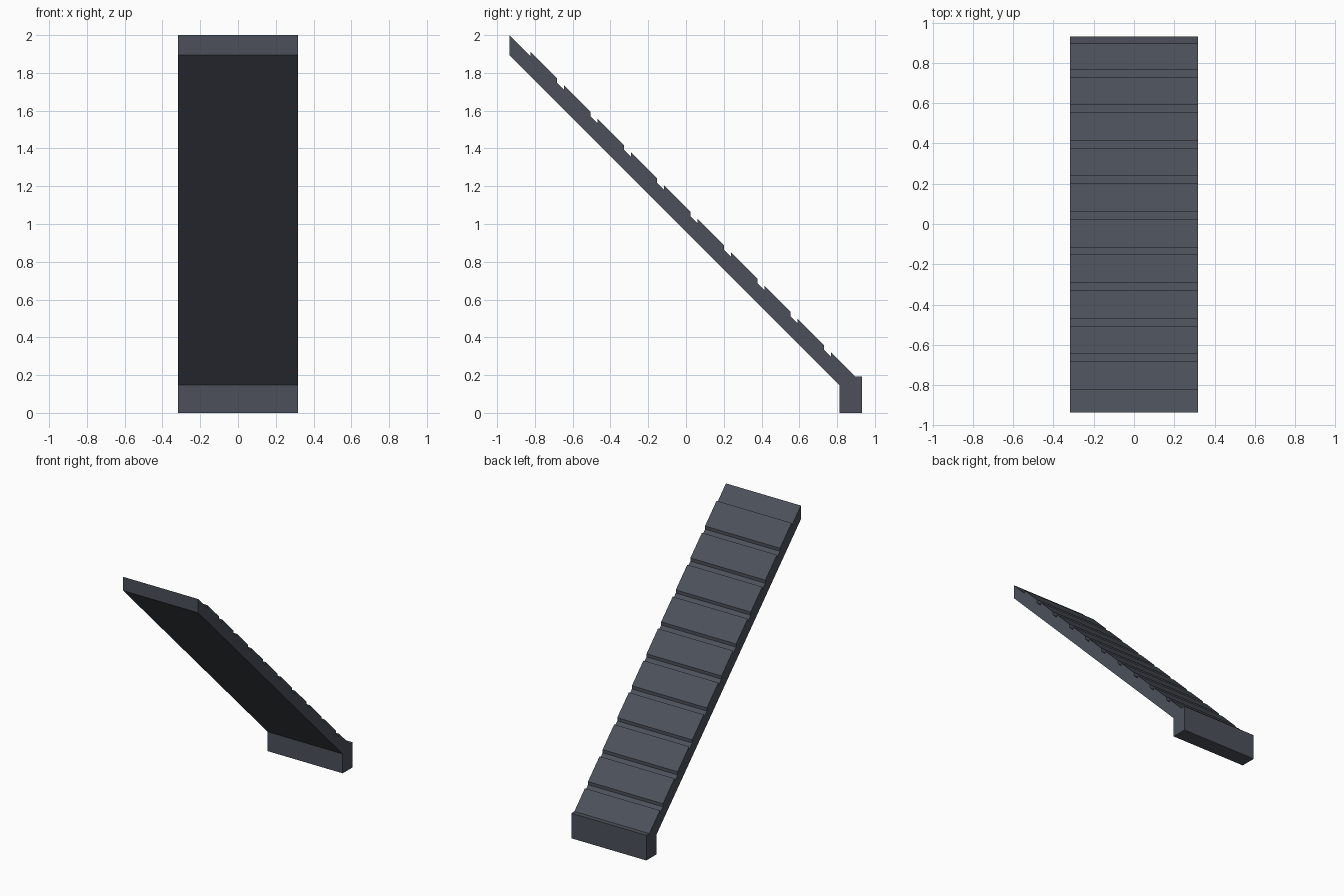
import bpy
import bmesh
from mathutils import Vector

cube = bpy.data.objects.get("Cube")
if cube:
    bpy.data.objects.remove(cube)

HALF_WIDTH = 0.317
STEPS = 10
PITCH = 0.1767      # spacing of the treads along y and z
GROOVE = 0.037      # run of each groove
TOP_SUM = 1.088     # y + z on the tread faces
FLOOR_SUM = 1.064   # y + z on the groove floors

# Dark slate material
slate = bpy.data.materials.new("dark slate")
slate.use_nodes = True
colour = (0.072, 0.081, 0.102, 1)
slate.diffuse_color = colour
slate.node_tree.nodes["Principled BSDF"].inputs["Base Color"].default_value = colour

# Side profile (y, z): underside, foot, then the stepped treads going up
profile = [(-0.935, 1.895), (0.812, 0.148), (0.812, 0), (0.932, 0),
           (0.932, 0.192), (TOP_SUM - 0.192, 0.192)]
for i in range(STEPS):
    tip = 0.768 - i * PITCH
    profile += [(tip, TOP_SUM - tip), (tip, FLOOR_SUM - tip)]
    if i < STEPS - 1:
        end = tip - GROOVE
        profile += [(end, FLOOR_SUM - end), (end, TOP_SUM - end)]
profile.append((-0.935, 2.0))

# Extrude the profile across the width
bm = bmesh.new()
face = bm.faces.new([bm.verts.new((-HALF_WIDTH, y, z)) for y, z in profile])
result = bmesh.ops.extrude_face_region(bm, geom=[face])
moved = [g for g in result["geom"] if isinstance(g, bmesh.types.BMVert)]
bmesh.ops.translate(bm, verts=moved, vec=Vector((2 * HALF_WIDTH, 0, 0)))
bmesh.ops.recalc_face_normals(bm, faces=bm.faces)

mesh = bpy.data.meshes.new("stair_ramp")
bm.to_mesh(mesh)
bm.free()
mesh.materials.append(slate)
ramp = bpy.data.objects.new("stair_ramp", mesh)
bpy.context.collection.objects.link(ramp)
